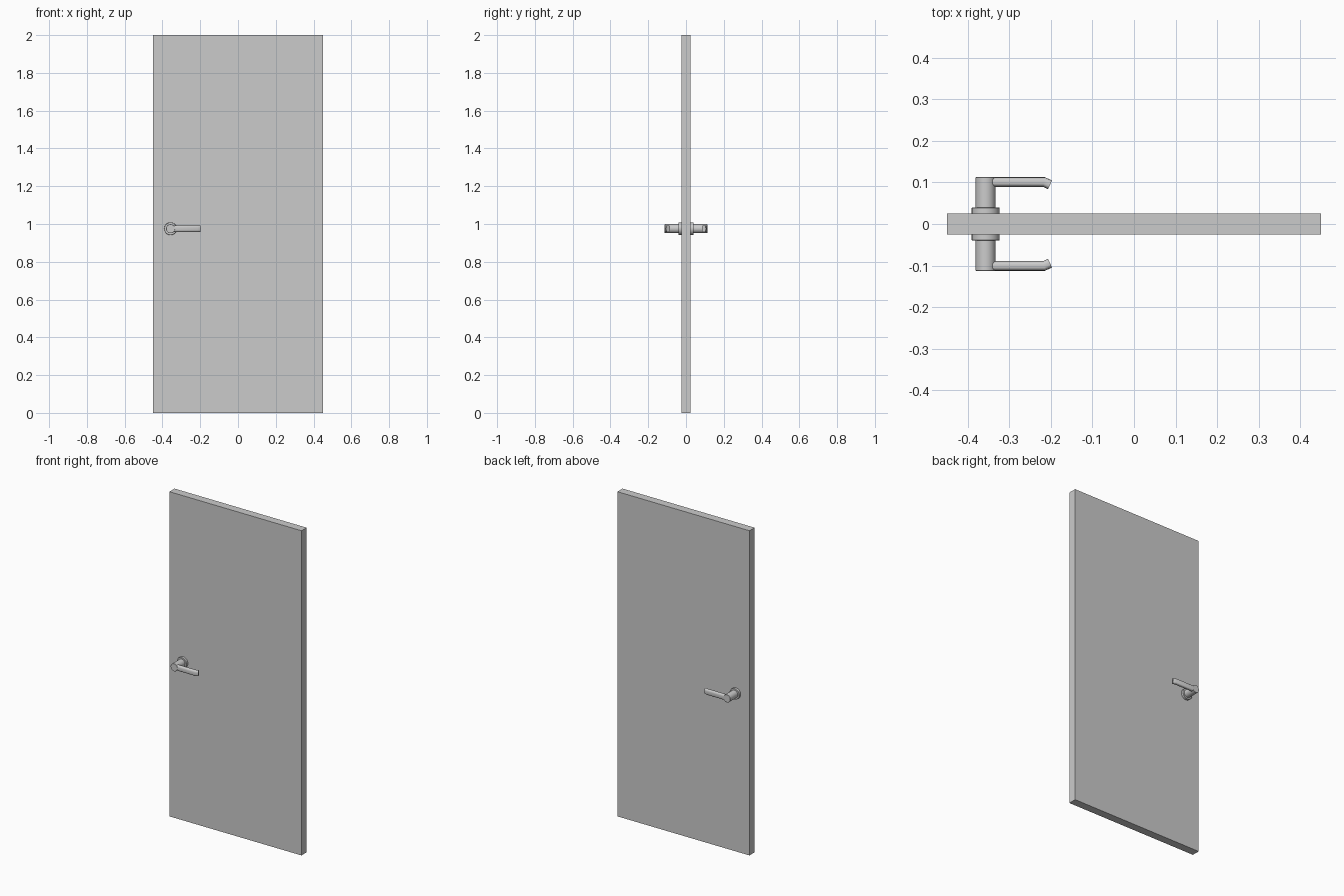
import bpy, bmesh
from math import cos, sin, tan, pi, radians, copysign

if "Cube" in bpy.data.objects:
    bpy.data.objects.remove(bpy.data.objects["Cube"])

HX, HZ = -0.357, 0.975      # handle axis
Y_OUT = 0.1125              # outer reach of the handles


def loft(name, rings):
    """Skin a list of equal-length point rings and cap both ends."""
    bm = bmesh.new()
    loops = [[bm.verts.new(p) for p in ring] for ring in rings]
    n = len(loops[0])
    for a, b in zip(loops, loops[1:]):
        for i in range(n):
            j = (i + 1) % n
            bm.faces.new((a[i], a[j], b[j], b[i]))
    bm.faces.new(loops[0][::-1])
    bm.faces.new(loops[-1])
    bmesh.ops.recalc_face_normals(bm, faces=bm.faces)
    mesh = bpy.data.meshes.new(name)
    bm.to_mesh(mesh)
    bm.free()
    obj = bpy.data.objects.new(name, mesh)
    bpy.context.collection.objects.link(obj)
    bpy.ops.object.select_all(action='DESELECT')
    obj.select_set(True)
    bpy.context.view_layer.objects.active = obj
    bpy.ops.object.shade_smooth_by_angle(angle=radians(35))
    return obj


def turned(name, profile, side, n=48):
    """Round part along y from (radius, y) pairs."""
    return loft(name, [[(HX + r * cos(2 * pi * i / n), side * y, HZ + r * sin(2 * pi * i / n))
                        for i in range(n)] for r, y in profile])


def lever(name, side, n=40):
    """Rounded bar along x whose tip bends back towards the door."""
    half_d, half_h, bend = 0.0115, 0.017, radians(25)
    yc = Y_OUT - half_d
    section = []
    for i in range(n):
        c, s = cos(2 * pi * i / n), sin(2 * pi * i / n)
        section.append((half_d * copysign(abs(c) ** 0.7, c), half_h * copysign(abs(s) ** 0.7, s)))
    # start, mitred bend, tip: (x, y, tilt of the cut, stretch along the cut)
    stations = [(HX, yc, 0, 1),
                (-0.2165, yc, bend / 2, 1 / cos(bend / 2)),
                (-0.202, yc - 0.0145 * tan(bend), bend, 1)]
    return loft(name, [[(x + d * k * sin(t), side * (y + d * k * cos(t)), HZ + z)
                        for d, z in section] for x, y, t, k in stations])


# Door slab
bpy.ops.mesh.primitive_cube_add(size=1, location=(0, 0, 1))
door = bpy.context.object
door.name = "door_panel"
door.scale = (0.9, 0.05, 2)

# A matching handle on each face
for label, side in (("front", -1), ("back", 1)):
    turned(label + "_rosette", [(0.0335, 0.024), (0.0335, 0.0385), (0.0325, 0.0395)], side)
    turned(label + "_handle_neck", [(0.0238, 0.03), (0.0238, Y_OUT - 0.001), (0.0228, Y_OUT)], side)
    lever(label + "_handle_lever", side)
